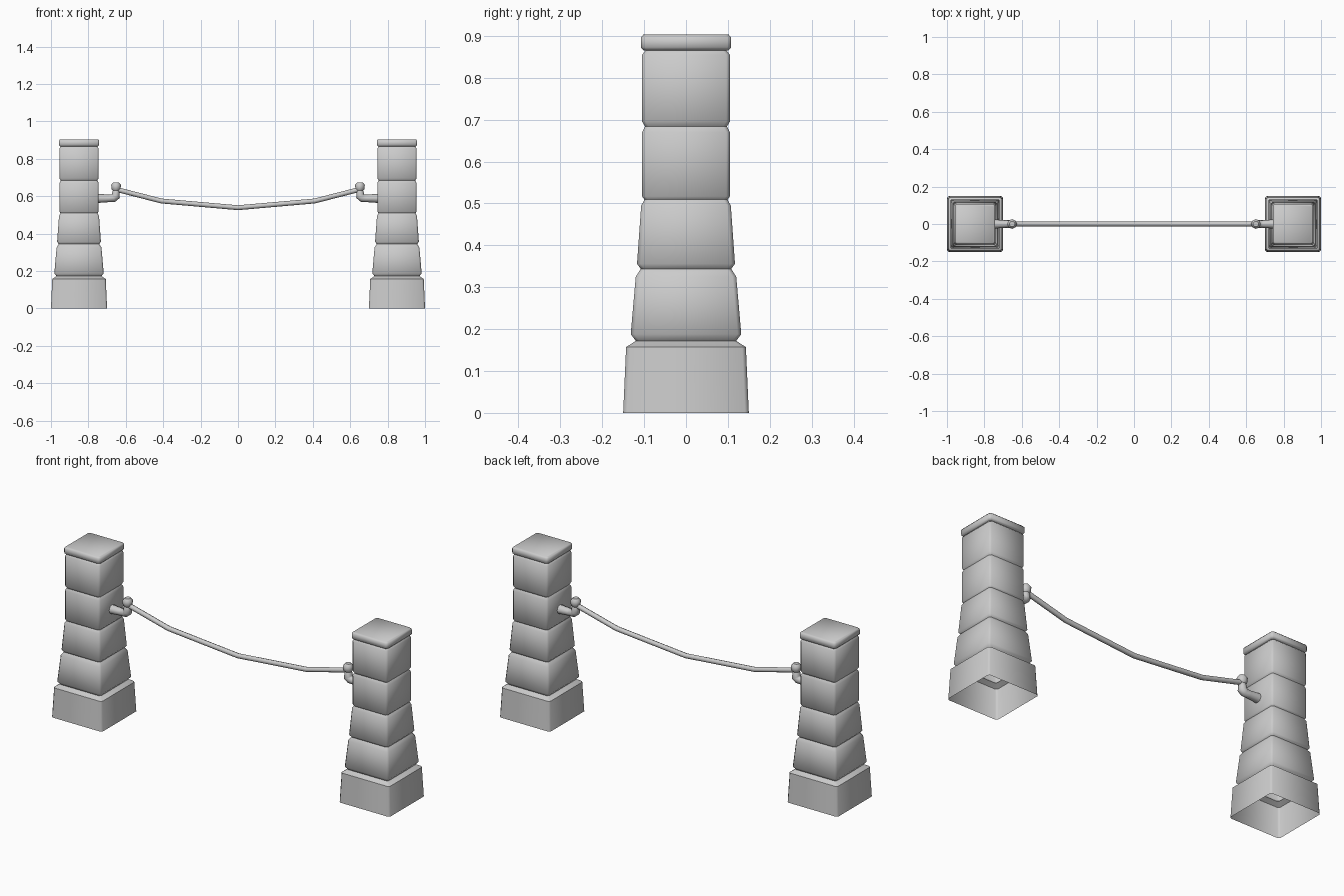
import bpy, bmesh, math

if "Cube" in bpy.data.objects:
    bpy.data.objects.remove(bpy.data.objects["Cube"])


def square_loft(name, x, profile, chamfer=0.009):
    """Stack chamfered square rings (half width, z); closed on top, open below."""
    bm = bmesh.new()
    rings = []
    for h, z in profile:
        c = h - chamfer
        pts = [(h, -c), (h, c), (c, h), (-c, h), (-h, c), (-h, -c), (-c, -h), (c, -h)]
        rings.append([bm.verts.new((x + px, py, z)) for px, py in pts])
    for a, b in zip(rings, rings[1:]):
        for i in range(8):
            j = (i + 1) % 8
            bm.faces.new((a[i], a[j], b[j], b[i]))
    bm.faces.new(rings[-1])
    mesh = bpy.data.meshes.new(name)
    bm.to_mesh(mesh)
    bm.free()
    for p in mesh.polygons:
        p.use_smooth = True
    mesh.set_sharp_from_angle(angle=math.radians(50))
    obj = bpy.data.objects.new(name, mesh)
    bpy.context.collection.objects.link(obj)


def tube(name, points, bevel_res=2):
    """Round tube through (x, z, radius) points in the y = 0 plane."""
    curve = bpy.data.curves.new(name, 'CURVE')
    curve.dimensions = '3D'
    curve.bevel_depth = 1.0
    curve.bevel_resolution = bevel_res
    curve.use_fill_caps = True
    spline = curve.splines.new('POLY')
    spline.points.add(len(points) - 1)
    for p, (x, z, r) in zip(spline.points, points):
        p.co = (x, 0, z, 1)
        p.radius = r
    obj = bpy.data.objects.new(name, curve)
    bpy.context.collection.objects.link(obj)


# Stone courses with grooves between them, then the cap slab
pillar = [(0.15, 0), (0.143, 0.157), (0.120, 0.172), (0.132, 0.188),
          (0.120, 0.325), (0.108, 0.344), (0.117, 0.356),
          (0.107, 0.495), (0.099, 0.509), (0.105, 0.517),
          (0.105, 0.670), (0.098, 0.684), (0.105, 0.696),
          (0.105, 0.855), (0.097, 0.865),
          (0.102, 0.866), (0.108, 0.873), (0.108, 0.896), (0.102, 0.903)]
# Elbowed hook and its knob, as seen on the right-hand pillar
hook = [(0.755, 0.588, 0.025), (0.69, 0.588, 0.020), (0.665, 0.589, 0.021),
        (0.653, 0.600, 0.023), (0.652, 0.625, 0.019), (0.652, 0.632, 0.016)]
knob = [(0.652, 0.626, 0.014), (0.652, 0.637, 0.024),
        (0.652, 0.660, 0.026), (0.652, 0.673, 0.015)]

for side, s in (("left", -1), ("right", 1)):
    square_loft(side + "_pillar", s * 0.85, pillar)
    tube(side + "_hook", [(s * x, z, r) for x, z, r in hook])
    tube(side + "_knob", [(s * x, z, r) for x, z, r in knob])

# Sagging rope between the hooks
half = [(0.655, 0.637, 0.013), (0.41, 0.574, 0.013)]
tube("rope", [(-x, z, r) for x, z, r in half] + [(0, 0.538, 0.013)] + half[::-1])
